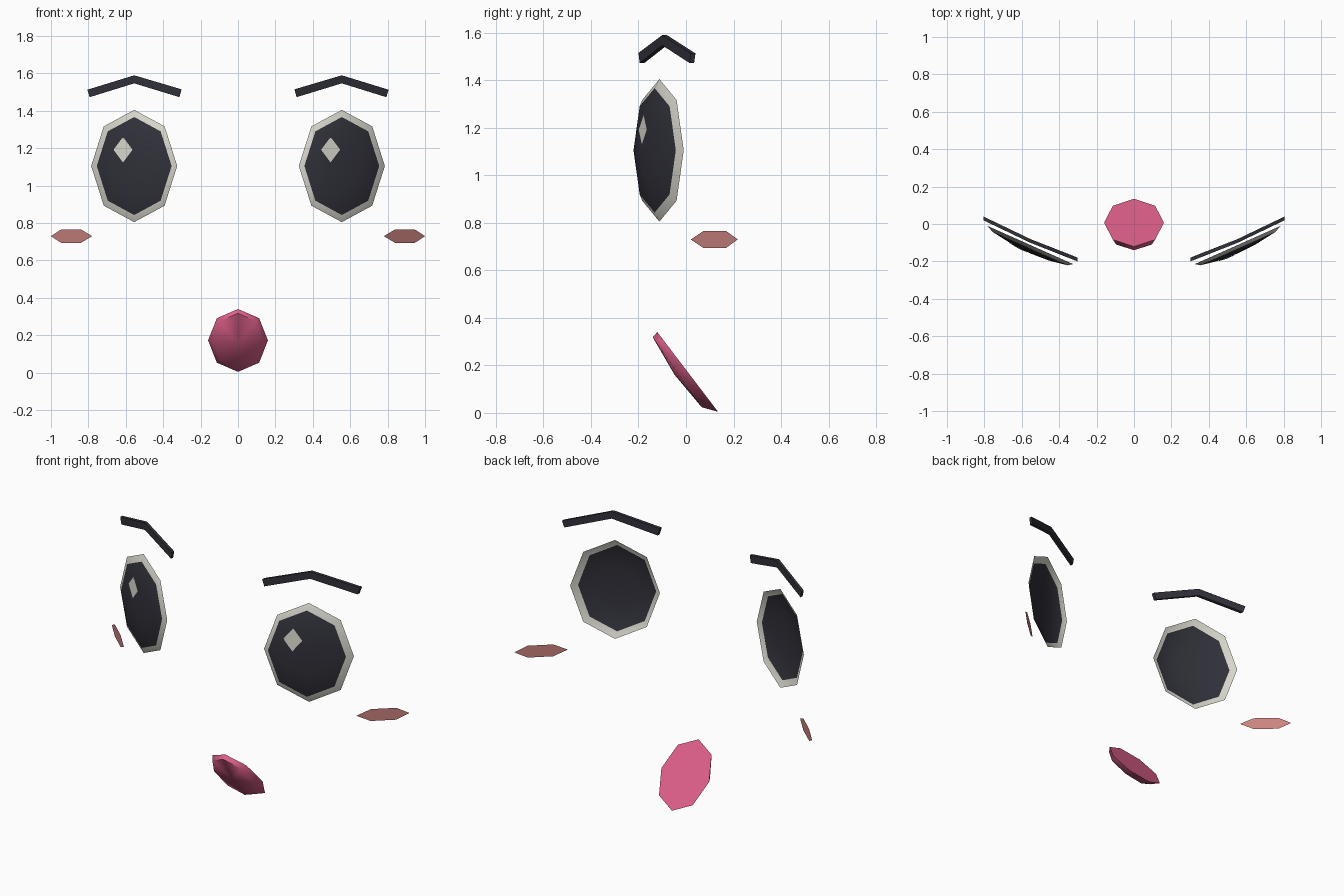
import bpy, bmesh, math

if "Cube" in bpy.data.objects:
    bpy.data.objects.remove(bpy.data.objects["Cube"])


def material(name, rgb):
    m = bpy.data.materials.new(name)
    m.diffuse_color = (*rgb, 1)
    m.use_nodes = True
    m.node_tree.nodes["Principled BSDF"].inputs["Base Color"].default_value = m.diffuse_color
    return m


DARK = material("charcoal", (0.030, 0.030, 0.042))
WHITE = material("warm white", (0.68, 0.67, 0.60))
PINK = material("tongue pink", (0.73, 0.117, 0.254))
BLUSH = material("blush", (0.60, 0.23, 0.215))


def build(name, verts, faces, mats, rule=None, solid=False, angle=35):
    me = bpy.data.meshes.new(name)
    bm = bmesh.new()
    vs = [bm.verts.new(v) for v in verts]
    for f in faces:
        bm.faces.new([vs[i] for i in f])
    if solid:
        bmesh.ops.recalc_face_normals(bm, faces=bm.faces)
    for m in mats:
        me.materials.append(m)
    bm.faces.ensure_lookup_table()
    if rule:
        for i, f in enumerate(bm.faces):
            f.material_index = rule(i)
    bm.to_mesh(me)
    bm.free()
    ob = bpy.data.objects.new(name, me)
    bpy.context.collection.objects.link(ob)
    bpy.ops.object.select_all(action='DESELECT')
    ob.select_set(True)
    bpy.context.view_layer.objects.active = ob
    bpy.ops.object.shade_smooth_by_angle(angle=math.radians(angle))
    return ob


def octagon(rx, rz):
    return [(rx * math.cos(k * math.pi / 4), rz * math.sin(k * math.pi / 4))
            for k in range(8)]


def bands(rings):
    # quads joining consecutive eight-sided rings, then a fan to the last vertex
    fs = []
    for r in range(rings - 1):
        for k in range(8):
            n = (k + 1) % 8
            fs.append((r * 8 + k, r * 8 + n, r * 8 + 8 + n, r * 8 + 8 + k))
    b = (rings - 1) * 8
    fs += [(b + k, b + (k + 1) % 8, rings * 8) for k in range(8)]
    return fs


def eye_point(s, dx, dz, d):
    # point on the tilted eye plane, pushed forward by d
    return (s * 0.555 + dx, -0.112 + 0.445 * s * dx - d, 1.105 + dz)


def dome(dx, dz):
    return 0.02 + 0.025 * (1 - (dx / 0.2) ** 2 - (dz / 0.262) ** 2)


for s, side in ((-1, "left"), (1, "right")):
    # eye: sloping white rim around a shallow dark dome
    verts = [eye_point(s, x, z, 0) for x, z in octagon(0.23, 0.30)]
    for f in (1.0, 0.5):
        verts += [eye_point(s, x, z, dome(x, z)) for x, z in octagon(0.2 * f, 0.262 * f)]
    verts.append(eye_point(s, 0, 0, dome(0, 0)))
    build(side + "_eye", verts, bands(3), [WHITE, DARK], lambda i: 0 if i < 8 else 1)

    # diamond glint, on the same side of both eyes
    pts = [(-0.06 + 0.051 * a, 0.087 + 0.068 * b) for a, b in ((1, 0), (0, 1), (-1, 0), (0, -1))]
    build(side + "_eye_glint", [eye_point(s, x, z, dome(x, z) + 0.005) for x, z in pts],
          [(0, 1, 2, 3)], [WHITE])

    # eyebrow: bent bar, top and bottom points at three stations
    stations = (((0.302, -0.19, 1.515), (0.313, -0.185, 1.473)),
                ((0.555, -0.09, 1.59), (0.555, -0.09, 1.547)),
                ((0.805, 0.03, 1.513), (0.793, 0.024, 1.473)))
    verts = []
    for top, low in stations:
        for (x, y, z), t in ((top, -0.01), (top, 0.01), (low, 0.01), (low, -0.01)):
            verts.append((s * x, y + t, z))
    faces = [(0, 1, 2, 3), (8, 9, 10, 11)]
    for a in (0, 4):
        faces += [(a + k, a + (k + 1) % 4, a + 4 + (k + 1) % 4, a + 4 + k) for k in range(4)]
    build(side + "_eyebrow", verts, faces, [DARK], solid=True, angle=20)

    # cheek: flat hexagon turned outward
    hexa = ((0.78, 0), (0.84, -0.036), (0.945, -0.036), (1.0, 0), (0.945, 0.036), (0.84, 0.036))
    verts = [(s * x, 0.02 + (x - 0.78) * 0.9, 0.73 + z) for x, z in hexa]
    build(side + "_cheek", verts, [tuple(range(6))[::s]], [BLUSH])

# tongue: tilted octagon plate with a smaller, bulging underside
verts = [(x, 0.007 - 0.128 * t, 0.1725 + 0.168 * t) for x, t in octagon(0.16, 1)]
verts += [(x, -0.037 - 0.103 * t, 0.171 + 0.147 * t) for x, t in octagon(0.135, 1)]
verts.append((0, -0.048, 0.16))
build("tongue", verts, bands(2) + [tuple(range(8))], [PINK], solid=True, angle=60)
